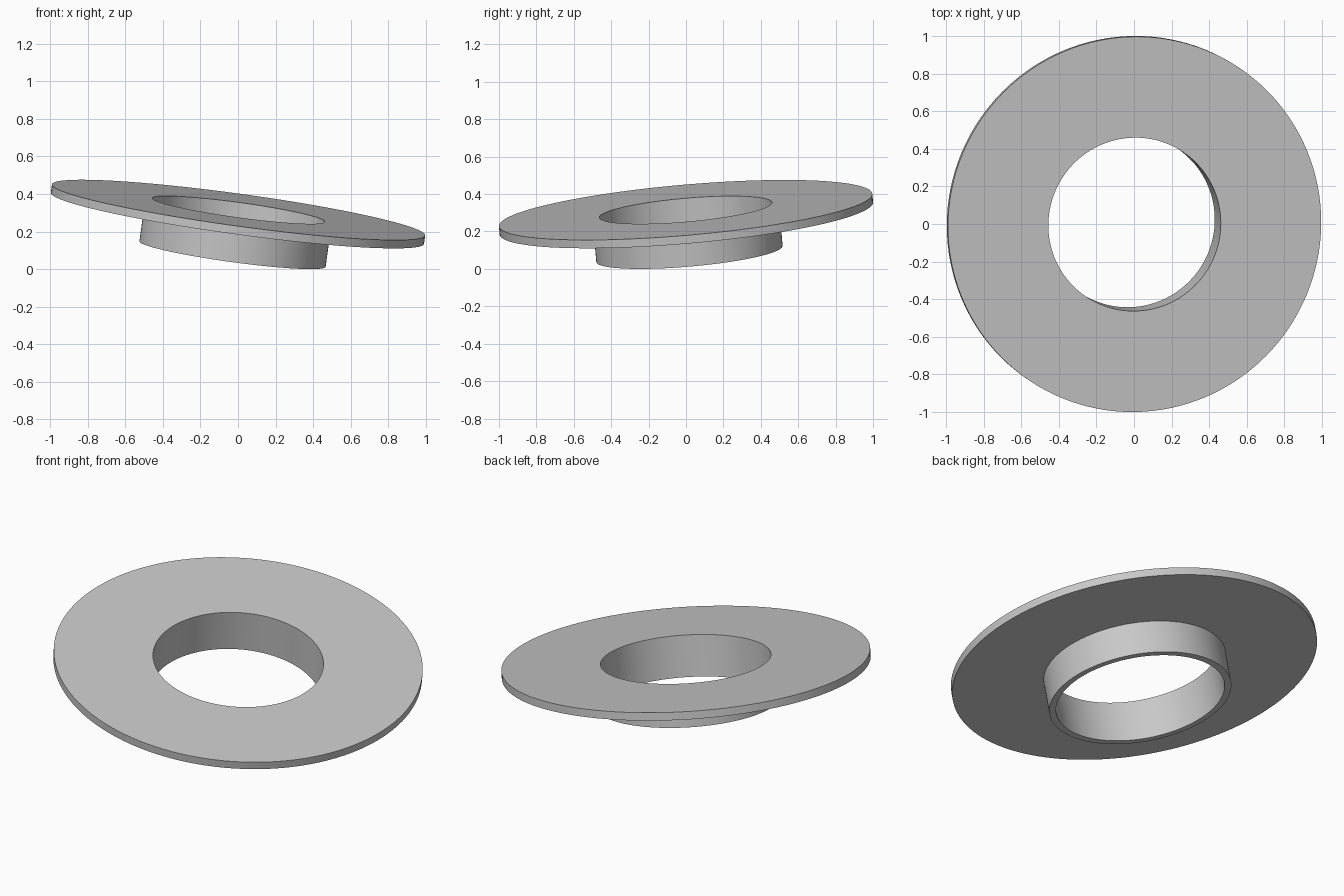
import bpy
import bmesh
from math import radians, tau
from mathutils import Matrix, Vector

cube = bpy.data.objects.get("Cube")
if cube:
    bpy.data.objects.remove(cube)

SEGMENTS = 128
FLANGE_R, COLLAR_R, BORE_R = 1.002, 0.5, 0.463
FLANGE_T, HEIGHT = 0.045, 0.238

# Plain grey material
grey = bpy.data.materials.new("plain grey")
grey.use_nodes = True
colour = (0.58, 0.58, 0.58, 1)
grey.diffuse_color = colour
grey.node_tree.nodes["Principled BSDF"].inputs["Base Color"].default_value = colour

# Section of the flanged bushing, radius and depth below the top face
profile = [(BORE_R, 0), (BORE_R, -HEIGHT), (COLLAR_R, -HEIGHT),
           (COLLAR_R, -FLANGE_T), (FLANGE_R, -FLANGE_T), (FLANGE_R, 0)]

# Turn the closed section about its axis
bm = bmesh.new()
verts = [bm.verts.new((r, 0, z)) for r, z in profile]
edges = [bm.edges.new((v, verts[(i + 1) % len(verts)])) for i, v in enumerate(verts)]
bmesh.ops.spin(bm, geom=verts + edges, cent=(0, 0, 0), axis=(0, 0, 1),
               angle=tau, steps=SEGMENTS, use_merge=True)
bmesh.ops.remove_doubles(bm, verts=bm.verts[:], dist=0.0001)
bmesh.ops.recalc_face_normals(bm, faces=bm.faces[:])

# Tilt the ring and stand its lowest edge on the ground
axis = Vector((0.137, -0.087, 1)).normalized()
tilt = Vector((0, 0, 1)).rotation_difference(axis).to_matrix().to_4x4()
bm.transform(tilt)
low = min(v.co.z for v in bm.verts)
bm.transform(Matrix.Translation((axis.x * FLANGE_T / 2, axis.y * FLANGE_T / 2, -low)))

mesh = bpy.data.meshes.new("flanged_bushing")
bm.to_mesh(mesh)
bm.free()
mesh.materials.append(grey)
bushing = bpy.data.objects.new("flanged_bushing", mesh)
bpy.context.collection.objects.link(bushing)

# Smooth round walls with sharp rims
bpy.ops.object.select_all(action='DESELECT')
bushing.select_set(True)
bpy.context.view_layer.objects.active = bushing
bpy.ops.object.shade_smooth_by_angle(angle=radians(30))
